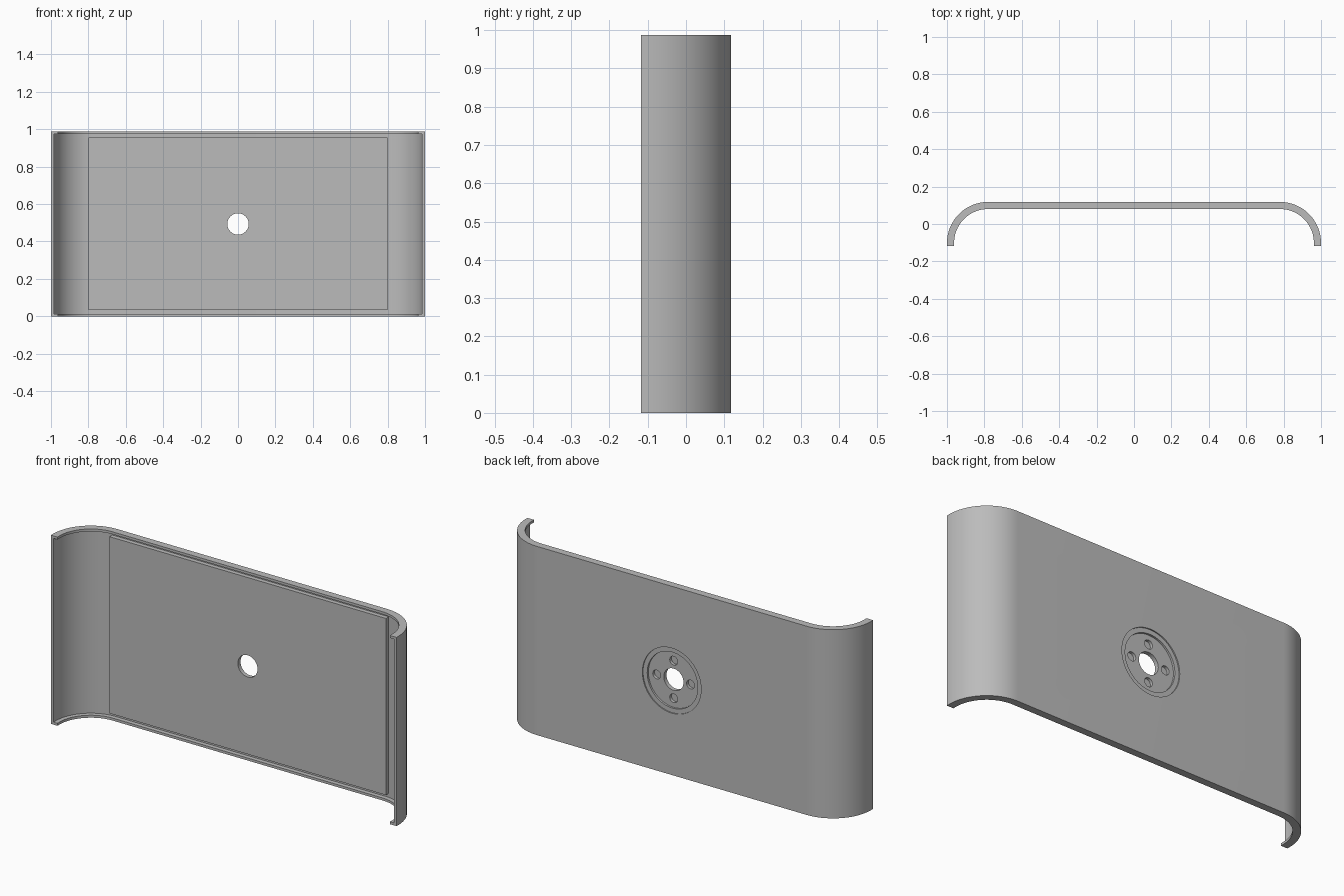
import bpy, bmesh
from math import cos, sin, pi
from mathutils import Matrix, Vector

if "Cube" in bpy.data.objects:
    bpy.data.objects.remove(bpy.data.objects["Cube"])

HEIGHT, DEPTH = 0.987, 0.118      # full height, half depth
RADIUS, FLAT = 0.22, 0.78         # bend radius, half width of the flat back
THICK, WALL, RIM = 0.038, 0.015, 0.013
MID = HEIGHT / 2

grey = bpy.data.materials.new("plain grey")
grey.use_nodes = True
grey.diffuse_color = (0.5, 0.5, 0.5, 1)
grey.node_tree.nodes["Principled BSDF"].inputs["Base Color"].default_value = (0.5, 0.5, 0.5, 1)


def make_object(name, bm):
    bmesh.ops.recalc_face_normals(bm, faces=bm.faces)
    mesh = bpy.data.meshes.new(name)
    bm.to_mesh(mesh)
    bm.free()
    mesh.materials.append(grey)
    obj = bpy.data.objects.new(name, mesh)
    bpy.context.collection.objects.link(obj)
    return obj


def bend_line(offset, end_y, steps=24):
    """Plan line of the bent sheet, moved inward by offset."""
    r = RADIUS - offset
    half = [(FLAT + r, end_y)]
    for i in range(steps + 1):
        a = pi / 2 * i / steps
        half.append((FLAT + r * cos(a), DEPTH - RADIUS + r * sin(a)))
    return half + [(-x, y) for x, y in reversed(half)]


def bent_band(name, outer, inner, end_y, z0, z1):
    outline = bend_line(outer, end_y) + bend_line(inner, end_y)[::-1]
    bm = bmesh.new()
    face = bm.faces.new([bm.verts.new((x, y, z0)) for x, y in outline])
    ext = bmesh.ops.extrude_face_region(bm, geom=[face])
    verts = [v for v in ext["geom"] if isinstance(v, bmesh.types.BMVert)]
    bmesh.ops.translate(bm, verts=verts, vec=(0, 0, z1 - z0))
    return make_object(name, bm)


def box(name, x, y0, y1, z0, z1):
    bm = bmesh.new()
    bmesh.ops.create_cube(bm, size=1)
    bmesh.ops.scale(bm, verts=bm.verts, vec=(2 * x, y1 - y0, z1 - z0))
    bmesh.ops.translate(bm, verts=bm.verts, vec=(0, (y0 + y1) / 2, (z0 + z1) / 2))
    return make_object(name, bm)


def drill(name, radius, y0, x=0, z=MID, segments=48):
    """Cylinder along y from y0 to behind the back."""
    y1 = DEPTH + 0.05
    bm = bmesh.new()
    bmesh.ops.create_cone(bm, cap_ends=True, segments=segments, radius1=radius,
                          radius2=radius, depth=y1 - y0,
                          matrix=Matrix.Translation(Vector((x, (y0 + y1) / 2, z)))
                          @ Matrix.Rotation(pi / 2, 4, 'X'))
    return make_object(name, bm)


def combine(target, tool, operation):
    mod = target.modifiers.new(operation.lower(), 'BOOLEAN')
    mod.operation, mod.object, mod.solver = operation, tool, 'EXACT'
    tool.hide_render = True
    bpy.context.view_layer.objects.active = target
    bpy.ops.object.modifier_apply(modifier=mod.name)
    bpy.data.objects.remove(tool)


# Bent shell, hollowed so that a rim stays along the top and bottom
shell = bent_band("bent_shell", 0, THICK, -DEPTH, 0, HEIGHT)
combine(shell, bent_band("hollow", WALL, THICK + 0.03, -DEPTH - 0.05,
                         RIM, HEIGHT - RIM), 'DIFFERENCE')

# Thick centre panel on the inside
combine(shell, box("centre_panel", 0.8, DEPTH - THICK, DEPTH - WALL + 0.003,
                   0.033, 0.957), 'UNION')

# Stepped round recess on the back, with through hole and four blind holes
combine(shell, drill("recess_ledge", 0.17, DEPTH - 0.006, segments=64), 'DIFFERENCE')
combine(shell, drill("recess_floor", 0.146, DEPTH - 0.016, segments=64), 'DIFFERENCE')
combine(shell, drill("centre_hole", 0.057, -0.05), 'DIFFERENCE')
for i in range(4):
    a = i * pi / 2
    combine(shell, drill("screw_hole", 0.023, DEPTH - 0.031, 0.098 * cos(a),
                         MID + 0.098 * sin(a), 24), 'DIFFERENCE')

# Smooth bends, sharp edges
bpy.ops.object.select_all(action='DESELECT')
shell.select_set(True)
bpy.context.view_layer.objects.active = shell
bpy.ops.object.shade_smooth_by_angle(angle=pi / 6)
